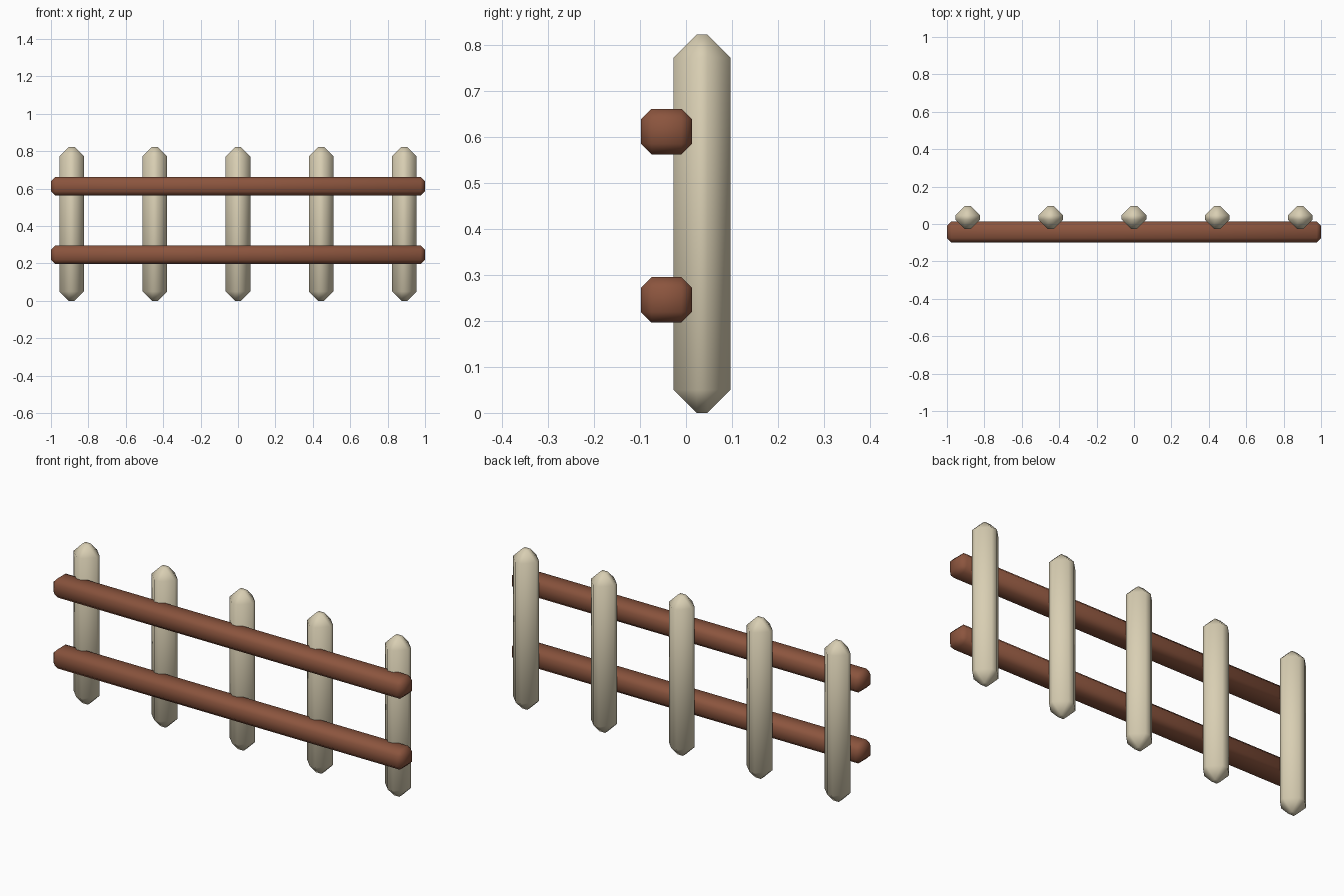
import bpy

if "Cube" in bpy.data.objects:
    bpy.data.objects.remove(bpy.data.objects["Cube"])


def material(name, rgb):
    m = bpy.data.materials.new(name)
    m.diffuse_color = (*rgb, 1)
    m.use_nodes = True
    m.node_tree.nodes["Principled BSDF"].inputs["Base Color"].default_value = m.diffuse_color
    return m


def chamfered_box(name, centre, size, bevel, mat):
    bpy.ops.mesh.primitive_cube_add(size=1, location=centre)
    ob = bpy.context.object
    ob.name = name
    ob.scale = size
    bpy.ops.object.transform_apply(location=False, rotation=False, scale=True)
    mod = ob.modifiers.new("chamfer", 'BEVEL')
    mod.width = bevel
    mod.segments = 1
    mod.limit_method = 'NONE'
    bpy.ops.object.shade_smooth()
    ob.data.materials.append(mat)
    return ob


cream = material("pale wood", (0.69, 0.62, 0.45))
brown = material("red brown wood", (0.26, 0.09, 0.048))

# Five upright pickets
for i in range(5):
    chamfered_box(f"picket_{i + 1}", ((i - 2) * 0.4445, 0.035, 0.4115),
                  (0.131, 0.124, 0.823), 0.05, cream)

# Two long rails across the front
for name, z in (("lower_rail", 0.246), ("upper_rail", 0.612)):
    chamfered_box(name, (0, -0.0425, z), (2.0, 0.111, 0.099), 0.023, brown)
